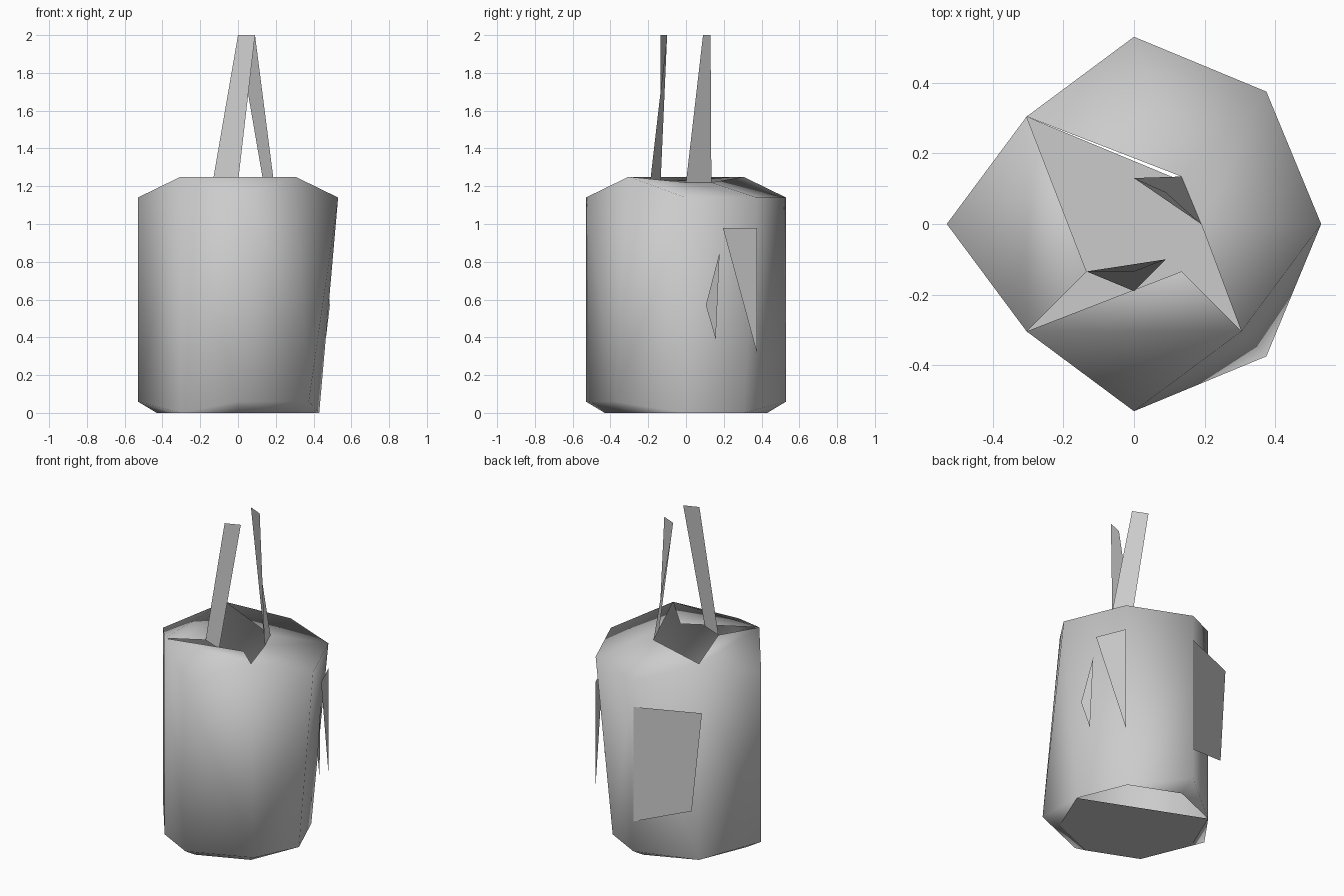
import bpy, bmesh, math

if "Cube" in bpy.data.objects:
    bpy.data.objects.remove(bpy.data.objects["Cube"])

# Octagonal rings of the bag: (radius, height)
RINGS = {"b": (0.43, 0.0), "l": (0.53, 0.06), "h": (0.53, 1.14),
         "t": (0.43, 1.25), "n": (0.19, 1.22)}


def ring_point(key):
    # "h3" = ring h, corner 3, counted counter-clockwise from +x
    r, z = RINGS[key[0]]
    a = math.radians(45 * int(key[1]))
    return (r * math.cos(a), r * math.sin(a), z)


def wall_point(side, t, z):
    # point a fraction t along one flat side of the full octagon
    a, b = ring_point("h%d" % side), ring_point("h%d" % (side + 1))
    return (a[0] + t * (b[0] - a[0]), a[1] + t * (b[1] - a[1]), z)


def make_object(name, points, faces, angle=0):
    bm = bmesh.new()
    verts = [bm.verts.new(p) for p in points]
    for f in faces:
        bm.faces.new([verts[i] for i in f])
    bmesh.ops.recalc_face_normals(bm, faces=bm.faces[:])
    mesh = bpy.data.meshes.new(name)
    bm.to_mesh(mesh)
    bm.free()
    ob = bpy.data.objects.new(name, mesh)
    bpy.context.collection.objects.link(ob)
    if angle:
        bpy.ops.object.select_all(action="DESELECT")
        ob.select_set(True)
        bpy.context.view_layer.objects.active = ob
        bpy.ops.object.shade_smooth_by_angle(angle=math.radians(angle))
    return ob


def sheet(name, points):
    return make_object(name, points, [range(len(points))])


def ring_shell(name, panels, angle):
    panels = [p.split() for p in panels.split(",")]
    keys = sorted({k for p in panels for k in p})
    make_object(name, [ring_point(k) for k in keys],
                [[keys.index(k) for k in p] for p in panels], angle)


# Bag body: simplified octagonal wall, open-mouthed top, bevelled foot
roof = ("h4 t5 t3,t5 n5 t3,t5 h6 t7,t5 t7 n7,t7 h0 n0,n0 h0 h1,"
        "n0 h1 n1,n1 h1 h2,n1 h2 t3")
wall = ("h2 t3 b3,h2 b3 l2,t3 h4 l4,t3 l4 b3,h4 t5 l4,t5 b5 l4,"
        "t5 h6 l6,t5 l6 b5,h6 l6 l7,h6 l7 t7,t7 l7 h0,h0 l7 b0,"
        "h0 b0 b1,h0 b1 h1,h1 b1 h2,b1 l2 h2")
foot = "l2 b3 b2,b1 b2 l2,l4 b4 b3,l4 b5 b4,l6 b6 b5,l6 l7 b7,l6 b7 b6,l7 b0 b7"
ring_shell("bag_body", ",".join((roof, wall, foot)), 150)

# Bottom panel, cut straight across at the back so a gap remains
ring_shell("bag_bottom", "b0 b3 b4 b5 b6 b7", 0)

# Two upright straps from the mouth
sheet("front_strap", [ring_point("n5"), ring_point("n6"),
                      (0.09, -0.10, 2), (0, -0.135, 2)])
sheet("back_strap", [ring_point("n0"), ring_point("n1"),
                     (0, 0.13, 2), (0.09, 0.09, 2)])

# Back pocket and side patches lying on the wall
sheet("back_pocket", [wall_point(2, 0, 0.98), wall_point(2, 1, 0.98),
                      wall_point(2, 0.85, 0.35), wall_point(2, 0, 0.25)])
sheet("side_patch_large", [wall_point(0, 0.52, 0.98), wall_point(0, 1, 0.98),
                           wall_point(0, 1, 0.32)])
sheet("side_patch_small", [wall_point(0, 0.28, 0.57), wall_point(0, 0.475, 0.85),
                           wall_point(0, 0.42, 0.39)])
